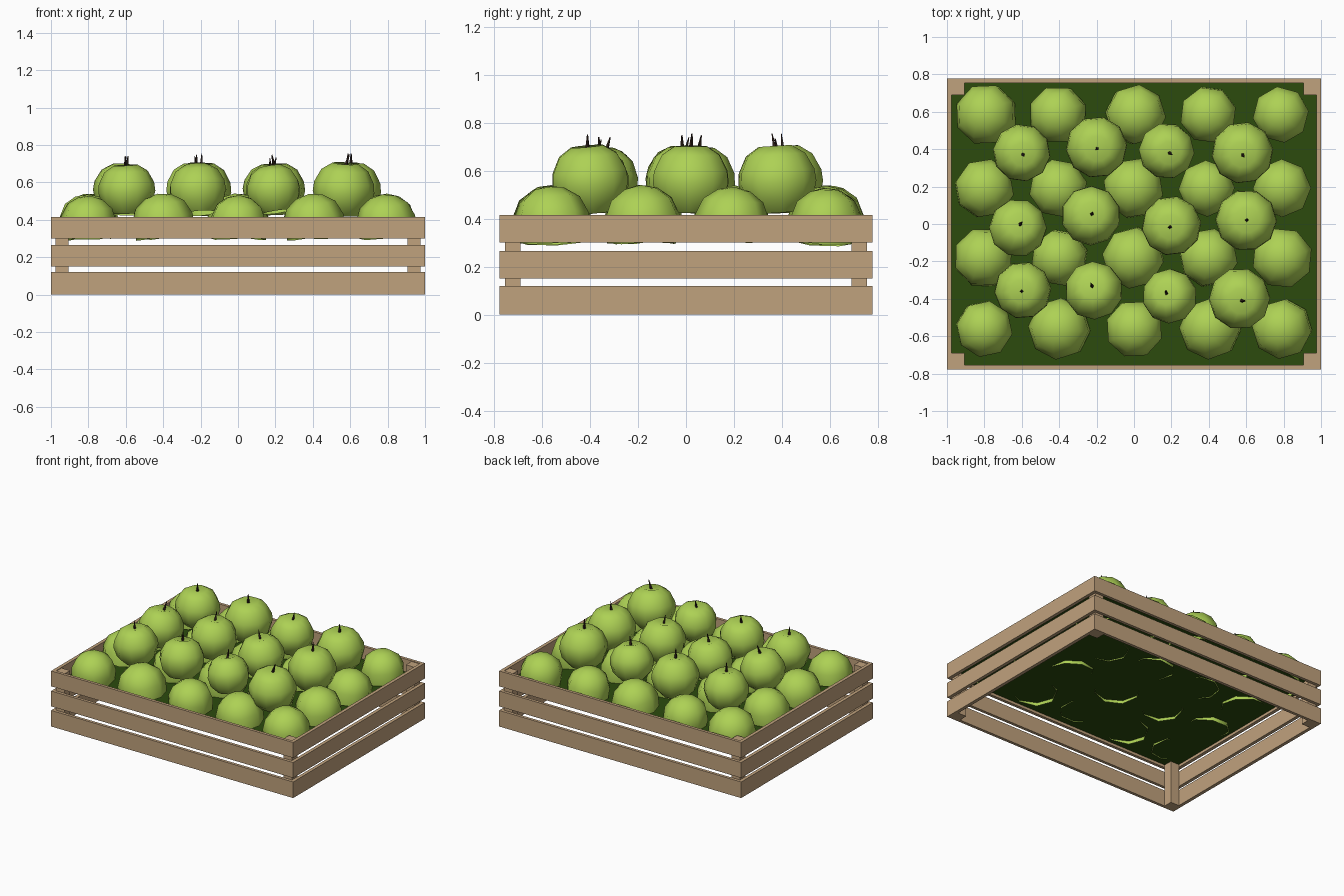
import bpy, bmesh, math, random
from mathutils import Matrix, Vector

if "Cube" in bpy.data.objects:
    bpy.data.objects.remove(bpy.data.objects["Cube"])

random.seed(4)


def material(name, rgb):
    m = bpy.data.materials.new(name)
    m.diffuse_color = (*rgb, 1)
    m.use_nodes = True
    m.node_tree.nodes["Principled BSDF"].inputs["Base Color"].default_value = m.diffuse_color
    return m


WOOD = material("pale wood", (0.53, 0.36, 0.205))
APPLE = material("apple green", (0.42, 0.64, 0.09))
LEAF = material("dark green", (0.025, 0.07, 0.004))
STEM = material("dark brown", (0.026, 0.013, 0.009))


def finish(name, bm, mat, smooth=False):
    bmesh.ops.recalc_face_normals(bm, faces=bm.faces)
    me = bpy.data.meshes.new(name)
    for f in bm.faces:
        f.smooth = smooth
    bm.to_mesh(me)
    bm.free()
    me.materials.append(mat)
    ob = bpy.data.objects.new(name, me)
    bpy.context.collection.objects.link(ob)
    return ob


def box(name, x, y, z):
    bm = bmesh.new()
    bmesh.ops.create_cube(bm, size=1)
    size = [b - a for a, b in (x, y, z)]
    mid = [(a + b) / 2 for a, b in (x, y, z)]
    bm.transform(Matrix.Translation(mid) @ Matrix.Diagonal((*size, 1)))
    return finish(name, bm, WOOD)


def fruit(name, x, y, z, r, profile, sides, tilt):
    """Lathed open-bottomed shell: profile runs from the pole down to the rim."""
    bm = bmesh.new()
    pole = bm.verts.new((0, 0, profile[0][1]))
    rings = [[bm.verts.new((p * math.cos(2 * math.pi * i / sides),
                            p * math.sin(2 * math.pi * i / sides), h))
              for i in range(sides)] for p, h in profile[1:]]
    for i in range(sides):
        j = (i + 1) % sides
        bm.faces.new((pole, rings[0][i], rings[0][j]))
        for a, b in zip(rings, rings[1:]):
            bm.faces.new((a[i], b[i], b[j], a[j]))
    turn = (Matrix.Rotation(random.uniform(0, 6.28), 4, 'Z')
            @ Matrix.Rotation(tilt, 4, 'X')
            @ Matrix.Rotation(random.uniform(0, 6.28), 4, 'Z'))
    place = Matrix.Translation((x, y, z)) @ turn @ Matrix.Scale(r, 4)
    bm.transform(place)
    # keep the outside of the open shell facing out
    finish(name, bm, APPLE, True)
    return place


# crate slats, three high on each side
for i, z in enumerate(((0, 0.12), (0.15, 0.265), (0.30, 0.415))):
    for s in (-1, 1):
        side = "front" if s < 0 else "back"
        box(f"{side}_slat_{i}", (-1, 1), sorted((s * 0.755, s * 0.777)), z)
        side = "left" if s < 0 else "right"
        box(f"{side}_slat_{i}", sorted((s * 0.975, s)), (-0.755, 0.755), z)

# corner posts
for sx in (-1, 1):
    for sy in (-1, 1):
        box("corner_post", sorted((sx * 0.905, sx * 0.975)),
            sorted((sy * 0.69, sy * 0.755)), (0.0, 0.41))

# dark green sheet under the fruit
bm = bmesh.new()
bmesh.ops.create_grid(bm, x_segments=1, y_segments=1, size=1)
bm.transform(Matrix.Translation((0, 0, 0.32)) @ Matrix.Diagonal((0.975, 0.755, 1, 1)))
finish("fill_sheet", bm, LEAF)

# lower layer: five by four domes sunk into the sheet
dome = [(0, 0.95), (0.42, 0.86), (0.78, 0.6), (0.97, 0.15), (0.93, -0.38)]
for row, y in enumerate((-0.56, -0.18, 0.19, 0.585)):
    for col in range(5):
        fruit("lower_apple", (col - 2) * 0.398 + random.uniform(-.01, .01), y, 0.38,
              random.uniform(0.155, 0.172), dome, 8, random.uniform(0.05, 0.22))

# upper layer: x, y, radius of each apple, with a stem
upper = [(-.60, .38, .155), (-.20, .41, .165), (.175, .39, .15), (.58, .38, .166),
         (-.62, -.02, .155), (-.23, .045, .16), (.20, -.01, .16), (.60, .02, .165),
         (-.595, -.355, .153), (-.215, -.355, .156), (.19, -.385, .147), (.565, -.40, .165)]
body = [(0, 0.76), (0.42, 0.85), (0.76, 0.63), (0.97, 0.22), (1.0, -0.08),
        (0.88, -0.5), (0.55, -0.83)]
for x, y, r in upper:
    place = fruit("upper_apple", x, y, 0.562, r, body, 10, random.uniform(0.02, 0.2))
    bm = bmesh.new()
    bmesh.ops.create_cone(bm, cap_ends=True, segments=4, radius1=0.075, radius2=0.015, depth=0.5)
    lean = Matrix.Rotation(random.uniform(0, 0.3), 4, 'X')
    bm.transform(place @ Matrix.Translation((0, 0, 0.7)) @ lean @ Matrix.Translation((0, 0, 0.22)))
    finish("stem", bm, STEM)
